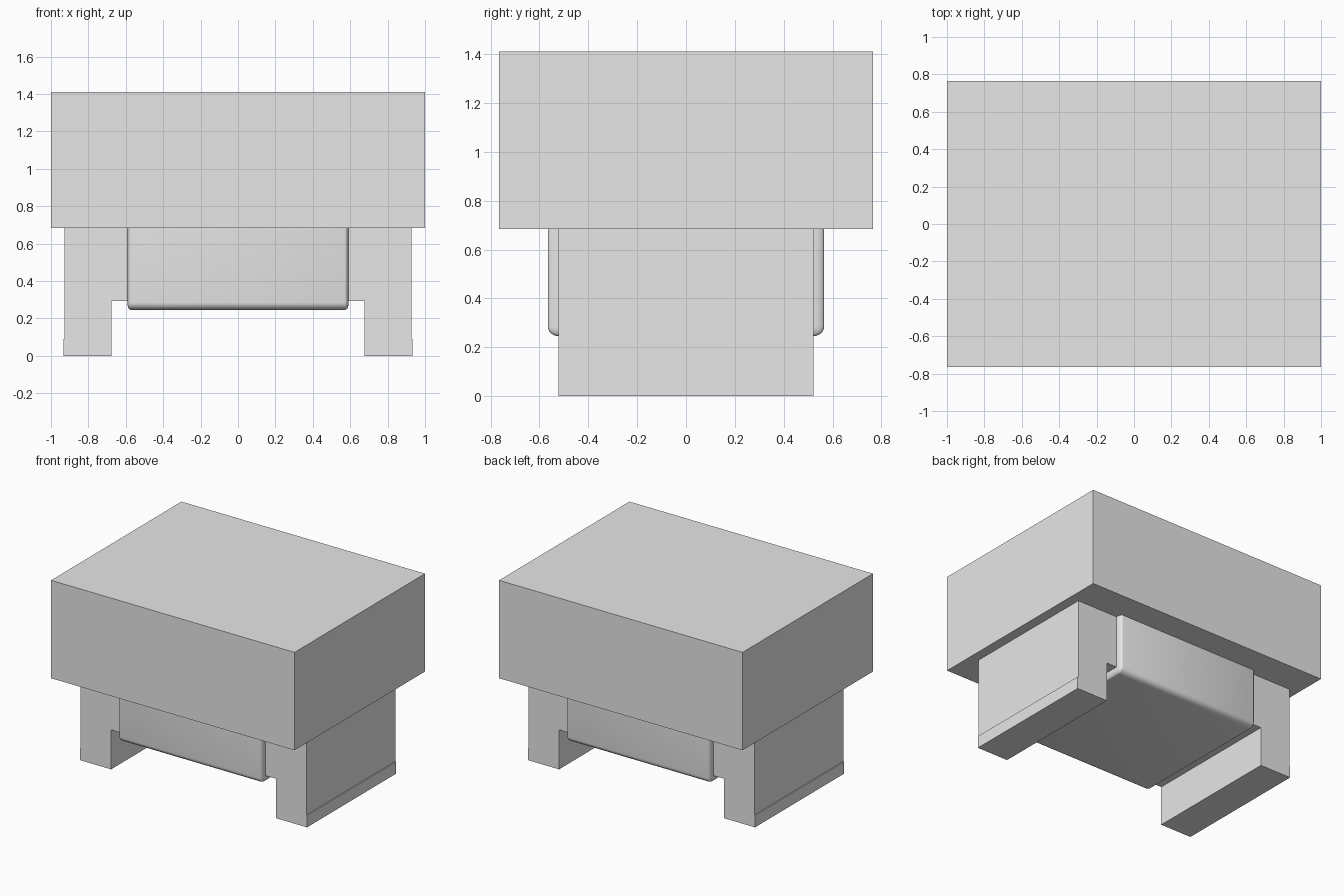
import bpy, bmesh
from mathutils import Matrix, Vector

cube = bpy.data.objects.get("Cube")
if cube:
    bpy.data.objects.remove(cube, do_unlink=True)

# Single plain grey finish
grey = bpy.data.materials.new("plain_grey")
grey.use_nodes = True
colour = (0.8, 0.8, 0.8, 1)
grey.diffuse_color = colour
grey.node_tree.nodes["Principled BSDF"].inputs["Base Color"].default_value = colour


def finish(name, bm):
    bmesh.ops.recalc_face_normals(bm, faces=bm.faces)
    mesh = bpy.data.meshes.new(name)
    bm.to_mesh(mesh)
    bm.free()
    mesh.materials.append(grey)
    obj = bpy.data.objects.new(name, mesh)
    bpy.context.collection.objects.link(obj)
    return obj


def box(half_x, half_y, z0, z1):
    bm = bmesh.new()
    size = Matrix.Diagonal((2 * half_x, 2 * half_y, z1 - z0, 1))
    place = Matrix.Translation((0, 0, (z0 + z1) / 2))
    bmesh.ops.create_cube(bm, size=1, matrix=place @ size)
    return bm


# Large upper housing
finish("upper_housing", box(1, 0.765, 0.683, 1.41))

# Lower tray, with wider rounding on its front and back than on its sides
bm = box(0.592, 0.566, 0.245, 0.69)
rounding = Vector((0.02, 0.045, 0.04))
bmesh.ops.scale(bm, vec=[1 / r for r in rounding], verts=bm.verts)
top_z = max(v.co.z for v in bm.verts)
edges = [e for e in bm.edges if any(v.co.z < top_z - 1 for v in e.verts)]
bmesh.ops.bevel(bm, geom=edges, offset=1, segments=6, profile=0.5, affect='EDGES')
bmesh.ops.scale(bm, vec=rounding, verts=bm.verts)
tray = finish("lower_tray", bm)
bpy.context.view_layer.objects.active = tray
tray.select_set(True)
bpy.ops.object.shade_smooth_by_angle()
tray.select_set(False)

# Side supports: an inner shoulder above each foot and a slight outer plinth
profile = [(0.55, 0.69), (0.55, 0.293), (0.677, 0.293), (0.677, 0),
           (0.933, 0), (0.933, 0.09), (0.927, 0.09), (0.927, 0.69)]
for name, side in (("left_support", 1), ("right_support", -1)):
    bm = bmesh.new()
    face = bm.faces.new([bm.verts.new((side * x, -0.522, z)) for x, z in profile])
    swept = bmesh.ops.extrude_face_region(bm, geom=[face])["geom"]
    bmesh.ops.translate(bm, vec=(0, 1.044, 0),
                        verts=[g for g in swept if isinstance(g, bmesh.types.BMVert)])
    finish(name, bm)
